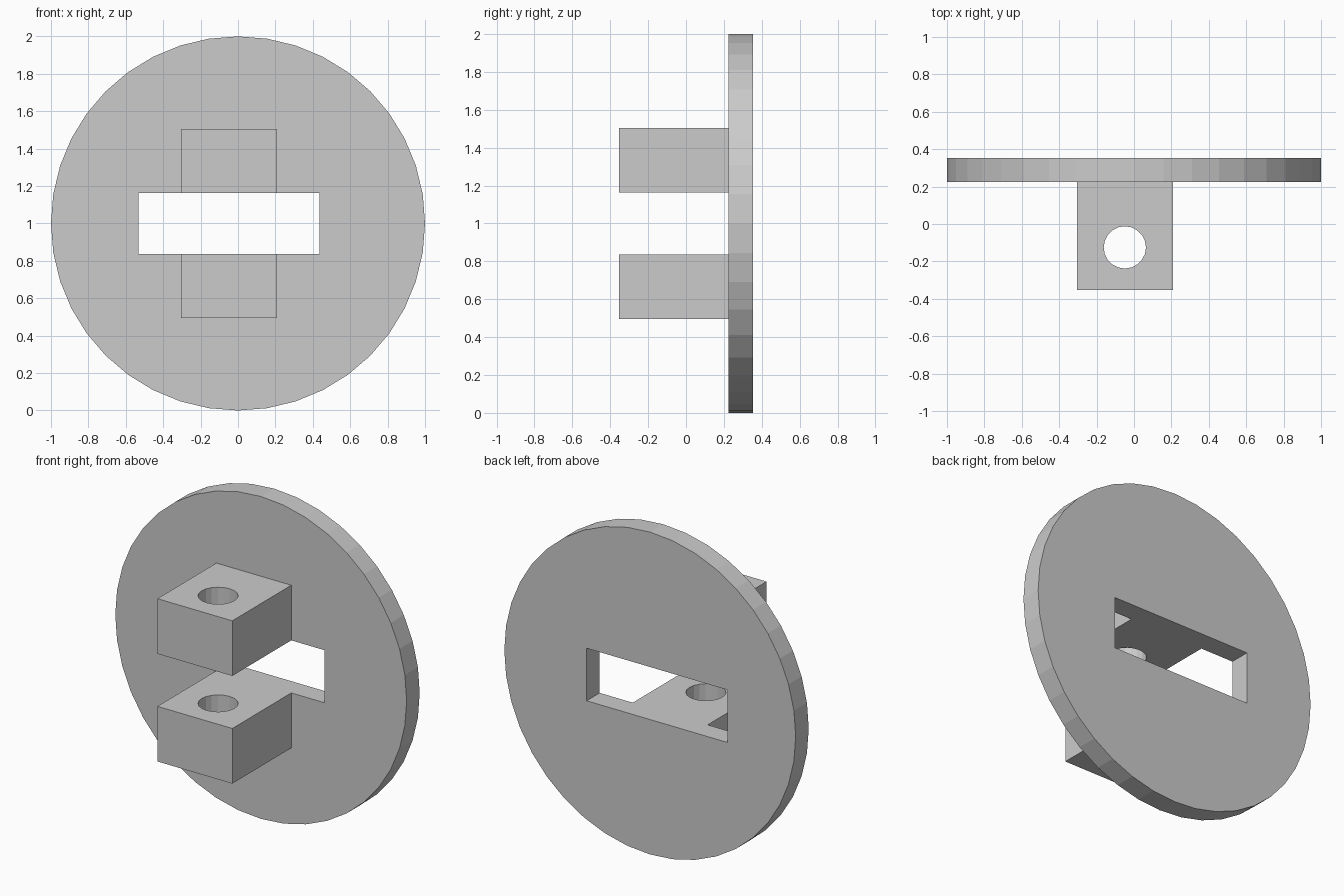
import bpy
from math import pi

if "Cube" in bpy.data.objects:
    bpy.data.objects.remove(bpy.data.objects["Cube"])

FRONT, PLATE_FRONT, BACK = -0.353, 0.225, 0.353
CX = -0.049            # lugs and slot sit slightly off centre
SLOT_LOW, SLOT_HIGH = 0.837, 1.163


def box(name, x0, x1, y0, y1, z0, z1):
    bpy.ops.mesh.primitive_cube_add(
        size=1, location=((x0 + x1) / 2, (y0 + y1) / 2, (z0 + z1) / 2))
    ob = bpy.context.object
    ob.name = name
    ob.scale = (x1 - x0, y1 - y0, z1 - z0)
    bpy.ops.object.transform_apply(location=False, rotation=False, scale=True)
    return ob


def cylinder(name, radius, depth, location, sides, rotation=(0, 0, 0)):
    bpy.ops.mesh.primitive_cylinder_add(
        vertices=sides, radius=radius, depth=depth,
        location=location, rotation=rotation)
    ob = bpy.context.object
    ob.name = name
    return ob


def cut(target, cutter):
    cutter.hide_render = True
    mod = target.modifiers.new("cut", 'BOOLEAN')
    mod.operation = 'DIFFERENCE'
    mod.solver = 'EXACT'
    mod.object = cutter
    bpy.context.view_layer.objects.active = target
    bpy.ops.object.modifier_apply(modifier=mod.name)
    bpy.data.objects.remove(cutter, do_unlink=True)


# Round plate standing upright, with a rectangular slot
plate = cylinder("round_plate", 1, BACK - PLATE_FRONT,
                 (0, (PLATE_FRONT + BACK) / 2, 1), 40, (pi / 2, 0, 0))
cut(plate, box("slot_cutter", CX - 0.484, CX + 0.484, 0, 0.6, SLOT_LOW, SLOT_HIGH))

# Two lugs flush with the slot edges, each with a vertical pin hole
for name, z0, z1 in (("lower_lug", 0.495, SLOT_LOW), ("upper_lug", SLOT_HIGH, 1.505)):
    lug = box(name, CX - 0.257, CX + 0.257, FRONT, PLATE_FRONT, z0, z1)
    cut(lug, cylinder("pin_hole_cutter", 0.113, 1, (CX, -0.125, (z0 + z1) / 2), 20))
